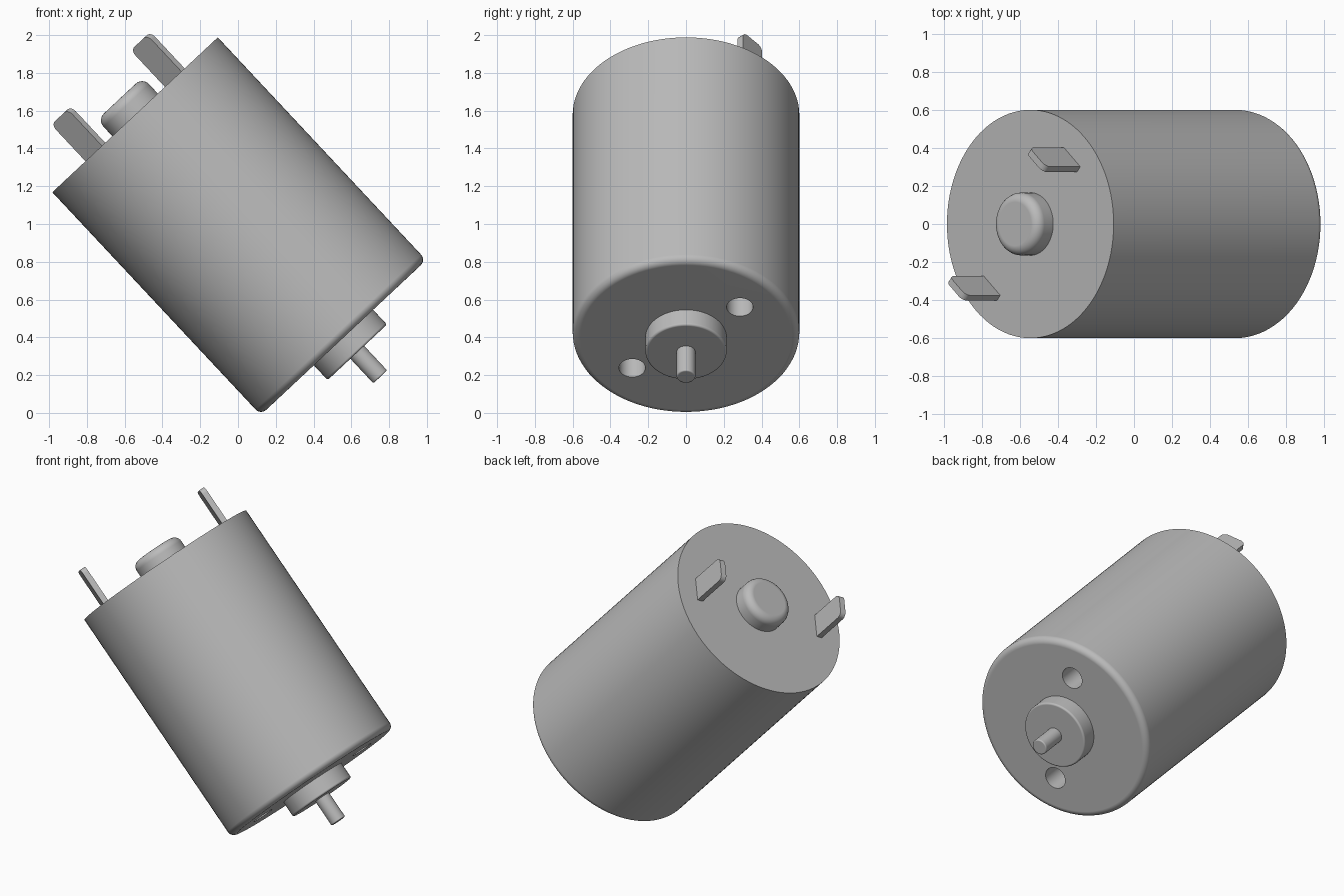
import bpy, bmesh, math
from mathutils import Matrix, Vector

cube = bpy.data.objects.get("Cube")
if cube:
    bpy.data.objects.remove(cube, do_unlink=True)

# Single metal colour
metal = bpy.data.materials.new("grey metal")
metal.use_nodes = True
GREY = (0.5, 0.5, 0.5, 1)
metal.diffuse_color = GREY
metal.node_tree.nodes["Principled BSDF"].inputs["Base Color"].default_value = GREY

# Motor axis: local z runs from the shaft end up to the terminal end
TILT = Matrix.Translation((-0.545, 0, 1.578)) @ Matrix.Rotation(math.radians(-43.1), 4, "Y")
LENGTH = 1.615


def make_object(name, bm):
    bmesh.ops.recalc_face_normals(bm, faces=bm.faces)
    mesh = bpy.data.meshes.new(name)
    bm.to_mesh(mesh)
    bm.free()
    mesh.materials.append(metal)
    obj = bpy.data.objects.new(name, mesh)
    obj.matrix_world = TILT
    bpy.context.collection.objects.link(obj)
    return obj


def select(obj):
    bpy.ops.object.select_all(action="DESELECT")
    obj.select_set(True)
    bpy.context.view_layer.objects.active = obj


def finish(obj):
    select(obj)
    bpy.ops.object.shade_smooth_by_angle(angle=math.radians(30))
    weighted = obj.modifiers.new("clean_normals", "WEIGHTED_NORMAL")
    weighted.keep_sharp = True


def turned(name, radius, start, end, fillet=0, sides=96, steps=6, centre=(0, 0)):
    """Cylinder from start to end along the axis, with its end rim rounded."""
    sign = 1 if end > start else -1
    profile = [(radius, start)]
    if fillet:
        for i in range(steps + 1):
            a = math.pi / 2 * i / steps
            profile.append((radius - fillet + fillet * math.cos(a),
                            end - sign * fillet * (1 - math.sin(a))))
    else:
        profile.append((radius, end))
    bm = bmesh.new()
    rings = []
    for r, z in profile:
        angles = [2 * math.pi * k / sides for k in range(sides)]
        rings.append([bm.verts.new((centre[0] + r * math.cos(a),
                                    centre[1] + r * math.sin(a), z)) for a in angles])
    for low, high in zip(rings, rings[1:]):
        for k in range(sides):
            n = (k + 1) % sides
            bm.faces.new((low[k], low[n], high[n], high[k]))
    bm.faces.new(rings[0])
    bm.faces.new(rings[-1])
    return make_object(name, bm)


# Can with two mounting holes in the shaft end
can = turned("motor_can", 0.6, 0, -LENGTH, fillet=0.04)
for side in (1, -1):
    cutter = turned("hole_cutter", 0.07, -LENGTH + 0.2, -LENGTH - 0.1, sides=48,
                    centre=(side * 0.236, side * 0.285))
    cutter.hide_render = True
    cut = can.modifiers.new("hole", "BOOLEAN")
    cut.operation = "DIFFERENCE"
    cut.solver = "EXACT"
    cut.object = cutter
    select(can)
    bpy.ops.object.modifier_apply(modifier=cut.name)
    bpy.data.objects.remove(cutter, do_unlink=True)
finish(can)

# Bearings and shaft
finish(turned("shaft_bearing", 0.215, -LENGTH + 0.01, -1.722, fillet=0.012))
finish(turned("shaft", 0.05, -1.71, -1.9, fillet=0.008, sides=48))
finish(turned("rear_bearing", 0.165, -0.01, 0.118, fillet=0.05))


def terminal(name, side, width=0.157, height=0.265, thick=0.037, corner=0.035):
    """Flat tab with rounded top corners, set tangentially around the axis."""
    outline = [(-width / 2, -0.01), (width / 2, -0.01)]
    for sx, first in ((1, 0), (-1, math.pi / 2)):
        for i in range(7):
            a = first + math.pi / 2 * i / 6
            outline.append((sx * (width / 2 - corner) + corner * math.cos(a),
                            height - corner + corner * math.sin(a)))
    radial = Vector((0.288, 0.338, 0)) * side
    out = radial.normalized()
    along = Vector((out.y, -out.x, 0))
    bm = bmesh.new()
    face = bm.faces.new([bm.verts.new(radial + along * w + Vector((0, 0, h)) - out * thick / 2)
                         for w, h in outline])
    new = bmesh.ops.extrude_face_region(bm, geom=[face])["geom"]
    bmesh.ops.translate(bm, vec=out * thick,
                        verts=[v for v in new if isinstance(v, bmesh.types.BMVert)])
    finish(make_object(name, bm))


# Electrical terminals
terminal("upper_terminal", 1)
terminal("lower_terminal", -1)
